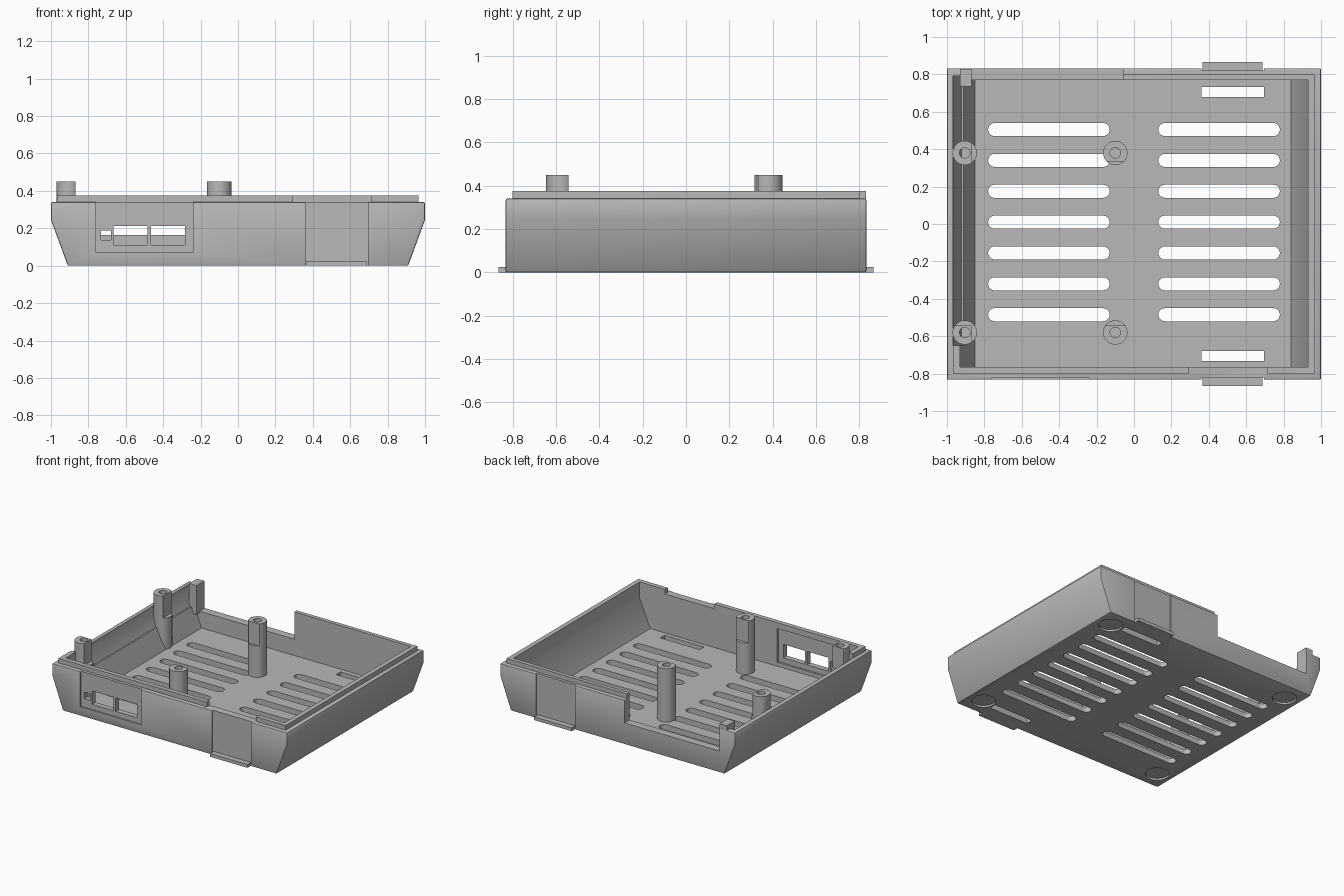
import bpy, bmesh, math

cube = bpy.data.objects.get("Cube")
if cube:
    bpy.data.objects.remove(cube, do_unlink=True)

grey = bpy.data.materials.new("matte grey plastic")
grey.use_nodes = True
COLOUR = (0.48, 0.48, 0.48, 1)
grey.diffuse_color = COLOUR
grey.node_tree.nodes["Principled BSDF"].inputs["Base Color"].default_value = COLOUR


def new_object(name, bm):
    bmesh.ops.recalc_face_normals(bm, faces=bm.faces)
    mesh = bpy.data.meshes.new(name)
    bm.to_mesh(mesh)
    bm.free()
    mesh.materials.append(grey)
    ob = bpy.data.objects.new(name, mesh)
    bpy.context.collection.objects.link(ob)
    return ob


def extrude(name, points, offset):
    bm = bmesh.new()
    face = bm.faces.new([bm.verts.new(p) for p in points])
    out = bmesh.ops.extrude_face_region(bm, geom=[face])
    verts = [g for g in out["geom"] if isinstance(g, bmesh.types.BMVert)]
    bmesh.ops.translate(bm, verts=verts, vec=offset)
    return new_object(name, bm)


def prism(name, profile, y0, y1):
    return extrude(name, [(x, y0, z) for x, z in profile], (0, y1 - y0, 0))


def box(name, x0, x1, y0, y1, z0, z1):
    return prism(name, [(x0, z0), (x1, z0), (x1, z1), (x0, z1)], y0, y1)


def cylinder(name, x, y, r, z0, z1, n=40):
    ring = [(x + r * math.cos(math.tau * i / n), y + r * math.sin(math.tau * i / n), z0)
            for i in range(n)]
    return extrude(name, ring, (0, 0, z1 - z0))


def slot(name, x0, x1, y, r, z0, z1, n=10):
    pts = []
    for cx, start in ((x1 - r, -math.pi / 2), (x0 + r, math.pi / 2)):
        for i in range(n + 1):
            a = start + math.pi * i / n
            pts.append((cx + r * math.cos(a), y + r * math.sin(a), z0))
    return extrude(name, pts, (0, 0, z1 - z0))


def apply_modifier(ob, mod):
    bpy.context.view_layer.objects.active = ob
    bpy.ops.object.modifier_apply(modifier=mod.name)


def combine(ob, other, operation="DIFFERENCE"):
    mod = ob.modifiers.new("combine", "BOOLEAN")
    mod.operation = operation
    mod.solver = "EXACT"
    mod.object = other
    other.hide_render = True
    apply_modifier(ob, mod)
    bpy.data.objects.remove(other, do_unlink=True)


def cut(ob, *size):
    combine(ob, box("cutter", *size))


def add(ob, *size):
    combine(ob, box("addition", *size), "UNION")


# Tray shell with sloped sides and softened edges
HALF_Y = 0.8325
case = prism("case_tray", [(-0.91, 0), (0.91, 0), (1, 0.245), (1, 0.34), (-1, 0.34), (-1, 0.245)],
             -HALF_Y, HALF_Y)
bevel = case.modifiers.new("soft edges", "BEVEL")
bevel.width = 0.008
bevel.segments = 2
bevel.limit_method = "ANGLE"
bevel.angle_limit = math.radians(40)
apply_modifier(case, bevel)

# Raised lip and cavity
add(case, -0.968, 0.966, -0.80, 0.80, 0.3, 0.375)
combine(case, prism("cavity", [(-0.85, 0.04), (0.84, 0.04), (0.93, 0.25), (0.93, 0.5),
                               (-0.93, 0.5), (-0.93, 0.25)], -0.765, 0.77))

# Thinned side wall with a ledge, and gaps in the lip
cut(case, -1.1, -0.88, -0.65, 0.9, 0.3395, 0.5)
combine(case, prism("side_rebate", [(-0.922, 0.2), (-0.88, 0.2), (-0.88, 0.5),
                                    (-0.967, 0.5), (-0.967, 0.32)], -0.65, 0.79))
cut(case, 0.295, 0.715, -0.9, -0.7, 0.3395, 0.5)

# Rear opening and corner stub
cut(case, -0.87, -0.06, 0.7, 0.9, 0.165, 0.5)
add(case, -0.93, -0.868, 0.735, 0.83, 0.15, 0.375)

# Port panel, recessed on both faces, with three openings
cut(case, -0.76, -0.24, -0.9, -0.822, 0.07, 0.36)
cut(case, -0.76, -0.24, -0.78, -0.7, 0.07, 0.33)
for x0, x1, z0, z1 in ((-0.665, -0.485, 0.11, 0.213), (-0.465, -0.283, 0.11, 0.213),
                       (-0.733, -0.68, 0.137, 0.187)):
    cut(case, x0, x1, -0.9, -0.7, z0, z1)

# Clip panels, floor slots and release tabs on front and back
for side in (-1, 1):
    def span(a, b):
        return sorted((side * a, side * b))
    cut(case, 0.36, 0.695, *span(0.822, 0.95), -0.1, 0.36)
    cut(case, 0.36, 0.695, *span(0.68, 0.733), -0.1, 0.2)
    add(case, 0.367, 0.687, *span(0.79, 0.865), 0, 0.025)

# Ventilation slots
for row in range(7):
    y = 0.505 - 0.165 * row
    for x0, x1 in ((-0.78, -0.13), (0.13, 0.78)):
        combine(case, slot("vent", x0, x1, y, 0.035, -0.1, 0.1))

# Round foot recesses underneath
for x in (-0.79, 0.79):
    for y in (-0.69, 0.69):
        combine(case, cylinder("foot_recess", x, y, 0.085, -0.1, 0.014))

# Screw posts with flats near the top
parts = [case]
for x, side in ((-0.905, "side"), (-0.1, "middle")):
    for y, end in ((-0.58, "front"), (0.38, "back")):
        post = cylinder(f"{side}_{end}_post", x, y, 0.065, 0.03, 0.45)
        if side == "side":
            combine(post, prism("wedge", [(-0.885, 0), (-0.975, 0.245), (-1.2, 0.245),
                                          (-1.2, 0)], y - 0.1, y + 0.1))
            cut(post, -0.868, -0.7, y - 0.1, y + 0.1, 0.28, 0.5)
        if end == "front":
            cut(post, x - 0.1, x + 0.1, y + 0.037, y + 0.1, 0.28, 0.5)
        elif side == "middle":
            cut(post, x - 0.1, x + 0.1, y - 0.1, y - 0.045, 0.28, 0.5)
        combine(post, cylinder("screw_hole", x, y, 0.028, 0.2, 0.5, 24))
        parts.append(post)

# Smooth round parts, keep sharp edges
bpy.ops.object.select_all(action="DESELECT")
for ob in parts:
    ob.select_set(True)
bpy.context.view_layer.objects.active = case
bpy.ops.object.shade_smooth_by_angle(angle=math.radians(30))
